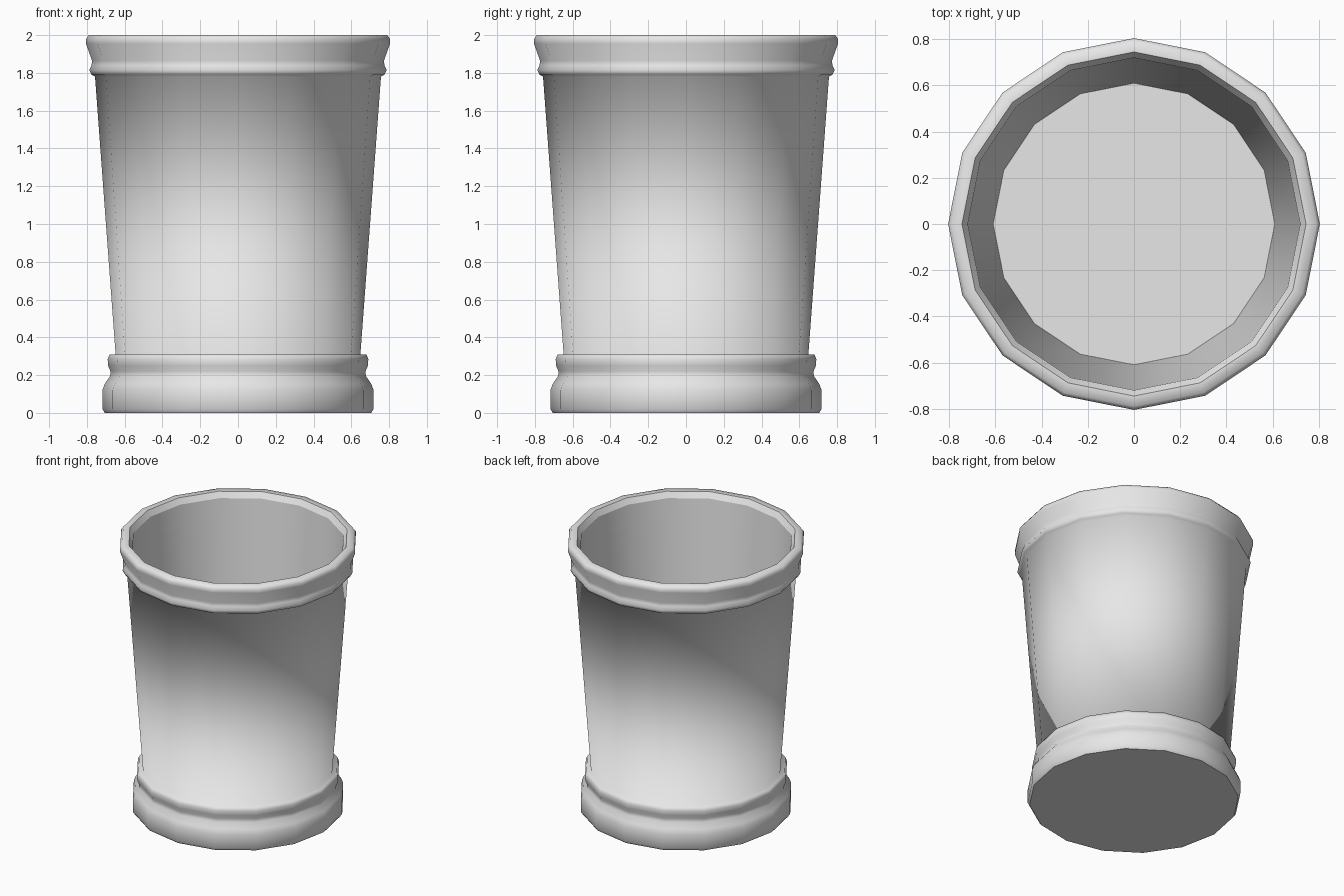
import bpy, bmesh, math

SIDES = 16

cube = bpy.data.objects.get("Cube")
if cube:
    bpy.data.objects.remove(cube, do_unlink=True)

grey = bpy.data.materials.new("light_grey")
grey.use_nodes = True
colour = (0.8, 0.8, 0.8, 1)
grey.diffuse_color = colour
grey.node_tree.nodes["Principled BSDF"].inputs["Base Color"].default_value = colour


def lathe(name, profile, cap=None):
    """Turn (radius, height) points about z; cap closes the last ring."""
    bm = bmesh.new()
    rings = []
    for r, z in profile:
        angles = [math.tau * i / SIDES for i in range(SIDES)]
        rings.append([bm.verts.new((r * math.cos(a), r * math.sin(a), z)) for a in angles])
    for low, high in zip(rings, rings[1:]):
        for i in range(SIDES):
            j = (i + 1) % SIDES
            bm.faces.new((low[i], low[j], high[j], high[i])).smooth = True
    if cap == "up":
        bm.faces.new(rings[-1])
    elif cap == "down":
        bm.faces.new(rings[-1][::-1])
    mesh = bpy.data.meshes.new(name)
    bm.to_mesh(mesh)
    bm.free()
    mesh.materials.append(grey)
    obj = bpy.data.objects.new(name, mesh)
    bpy.context.collection.objects.link(obj)
    return obj


# Outer shell: moulded foot, tapered wall and double rim
foot = [(0.705, 0), (0.718, 0.02), (0.718, 0.12), (0.705, 0.155), (0.677, 0.195),
        (0.675, 0.22), (0.688, 0.25), (0.69, 0.285), (0.68, 0.31)]
wall = [(0.648, 0.31), (0.757, 1.78)]
rim = [(0.775, 1.79), (0.788, 1.815), (0.775, 1.84), (0.773, 1.865),
       (0.805, 1.955), (0.805, 1.98), (0.79, 2.0), (0.745, 2.0)]
lathe("outer_shell", foot + wall + rim)

# Inside of the cup, from the lip down
lathe("inner_lip", [(0.745, 2.0), (0.72, 1.96)])
lathe("inner_wall", [(0.72, 1.96), (0.61, 0.32)])

# Flat discs closing the inside and the underside
lathe("inner_floor", [(0.61, 0.32)], cap="up")
lathe("underside", [(0.705, 0)], cap="down")
